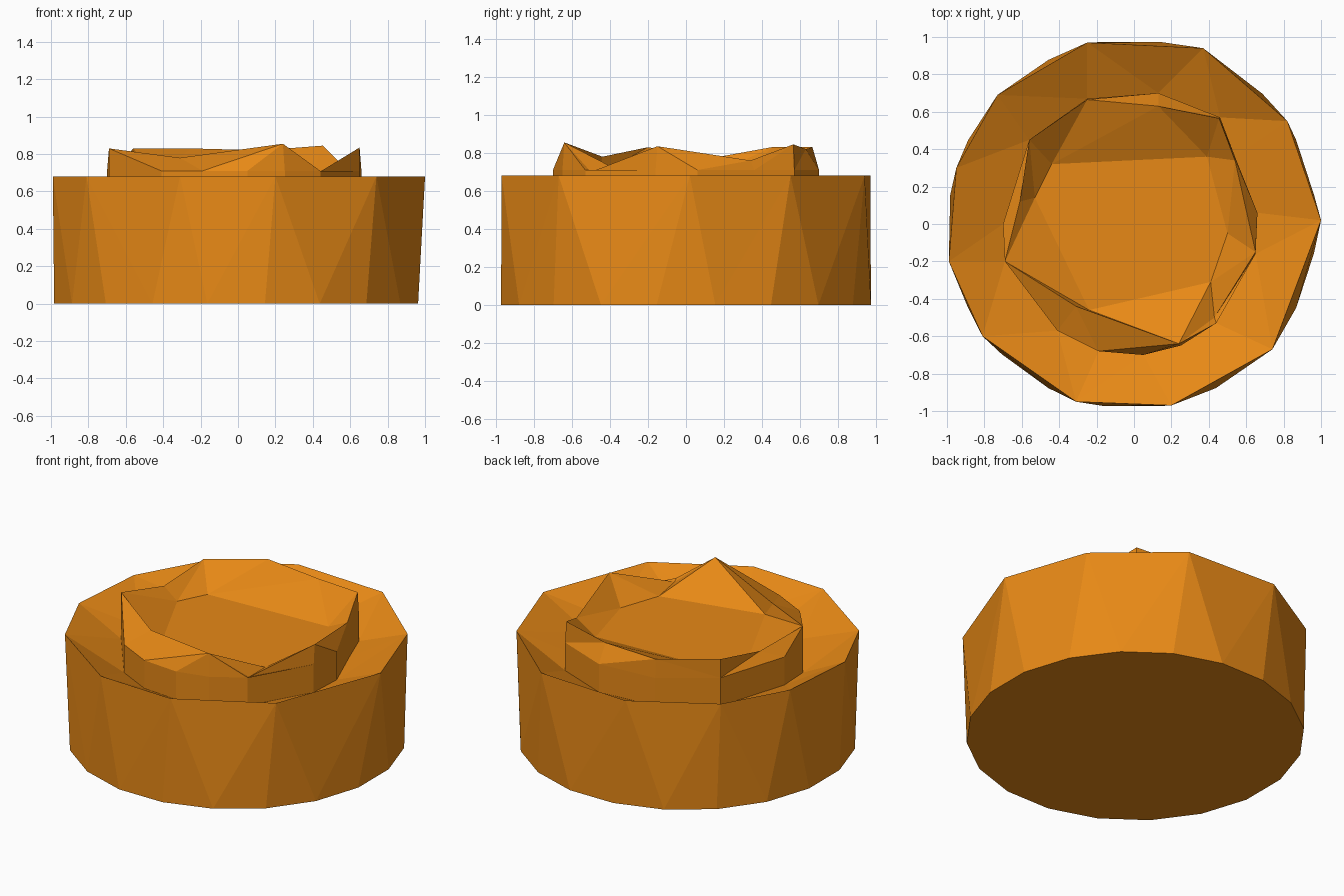
import bpy, bmesh
from math import atan2, cos, sin, pi, tau

if "Cube" in bpy.data.objects:
    bpy.data.objects.remove(bpy.data.objects["Cube"])

orange = bpy.data.materials.new("orange")
orange.diffuse_color = (0.80, 0.25, 0.008, 1)
orange.use_nodes = True
orange.node_tree.nodes["Principled BSDF"].inputs["Base Color"].default_value = orange.diffuse_color


def ang(p):
    return atan2(p[1], p[0]) % tau


def loop(pts, z=None):
    """Points sorted by angle; z fills in when a point has only x and y."""
    return sorted([p if len(p) == 3 else (p[0], p[1], z) for p in pts], key=ang)


def zipper(bm, low, high):
    """Triangle strip joining two loops of different side counts."""
    a, b = [[bm.verts.new(p) for p in l] for l in (low, high)]
    A, B = [[ang(p) for p in l] for l in (low, high)]
    A.append(A[0] + tau)
    B.append(B[0] + tau)
    i = j = 0
    n, m = len(a), len(b)
    while i < n or j < m:
        if j == m or (i < n and A[i + 1] + A[i] <= B[j + 1] + B[j]):
            bm.faces.new((a[i], a[(i + 1) % n], b[j % m]))
            i += 1
        else:
            bm.faces.new((a[i % n], b[(j + 1) % m], b[j]))
            j += 1


def make(name, loops, cap=None):
    bm = bmesh.new()
    for low, high in zip(loops, loops[1:]):
        zipper(bm, low, high)
    if cap:
        c = [bm.verts.new(p) for p in cap]
        if cap is loops[0]:
            c.reverse()
        bm.faces.new(c)
    bmesh.ops.remove_doubles(bm, verts=bm.verts, dist=1e-4)
    me = bpy.data.meshes.new(name)
    bm.to_mesh(me)
    bm.free()
    me.materials.append(orange)
    ob = bpy.data.objects.new(name, me)
    bpy.context.collection.objects.link(ob)


# outlines, from the base up to the outer edge, groove, ring and inner floor
base = loop([(0.985 * cos(tau * k / 20 + pi / 20) - 0.01, 0.985 * sin(tau * k / 20 + pi / 20), 0)
             for k in range(20)])
edge = loop([(1, .02), (.82, .55), (.37, .94), (-.25, .97), (-.73, .69), (-.95, .3),
             (-.99, -.2), (-.81, -.6), (-.31, -.95), (.2, -.97), (.74, -.67)], .68)
ring_xy = [(-.7, 0), (-.69, -.2), (-.41, -.57), (-.19, -.68), (.05, -.7), (.25, -.65),
           (.44, -.53), (.65, -.16), (.66, .06), (.54, .36), (.46, .57), (.13, .7),
           (-.25, .67), (-.56, .45)]
groove = loop(ring_xy, .53)
shoulder = loop(ring_xy, .71)
crest = loop([(-.69, -.2, .83), (-.31, -.44, .78), (.24, -.64, .855), (.43, -.50, .70),
              (.65, -.15, .835), (.54, .34, .76), (.455, .565, .845), (.13, .63, .82),
              (-.25, .665, .83), (-.56, .45, .83), (-.61, .12, .77)])
floor = loop([(-.44, .32), (-.53, .14), (-.24, -.46), (.41, -.31), (.50, -.05), (.39, .36)], .685)

# drum with its closed base and the lip sloping down to the groove
make("drum", [base, edge, groove], base)
# uneven raised ring around the middle
make("raised_ring", [groove, shoulder, crest, floor])
# sunken centre
make("centre_floor", [floor], floor)
